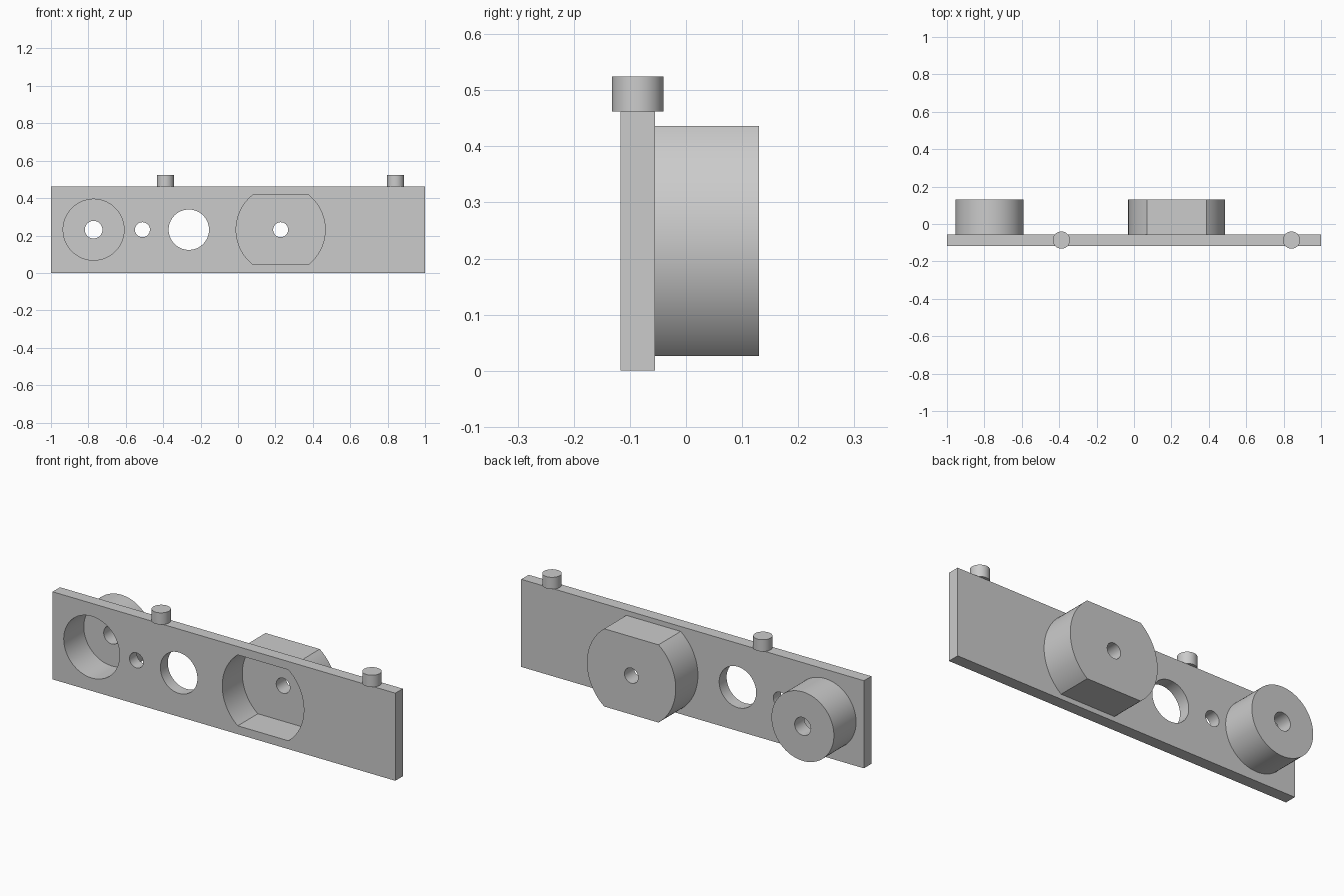
import bpy, bmesh
from math import sin, cos, asin, pi, radians
from mathutils import Matrix, Vector

cube = bpy.data.objects.get("Cube")
if cube:
    bpy.data.objects.remove(cube, do_unlink=True)

grey = bpy.data.materials.new("light_grey")
grey.use_nodes = True
grey.diffuse_color = (0.6, 0.6, 0.6, 1)
grey.node_tree.nodes["Principled BSDF"].inputs["Base Color"].default_value = (0.6, 0.6, 0.6, 1)

# Shared dimensions
FRONT, PLATE_BACK, FLOOR, BACK = -0.117, -0.055, 0.05, 0.13
HEIGHT = 0.462
MID = HEIGHT / 2
ROUND_X, FLAT_X = -0.772, 0.228
SIDE_STEPS = 36


def add_object(name, bm):
    bmesh.ops.recalc_face_normals(bm, faces=bm.faces)
    mesh = bpy.data.meshes.new(name)
    bm.to_mesh(mesh)
    bm.free()
    mesh.materials.append(grey)
    obj = bpy.data.objects.new(name, mesh)
    bpy.context.collection.objects.link(obj)
    return obj


def disc(name, x, radius, y0, y1, half_height=None):
    """Cylinder along y, optionally cut flat at the top and bottom."""
    limit = asin(half_height / radius) if half_height else pi / 2 * (1 - 1 / SIDE_STEPS)
    arc = [limit * (2 * i / (SIDE_STEPS - 1) - 1) for i in range(SIDE_STEPS)]
    angles = arc + [pi + a for a in arc]
    bm = bmesh.new()
    face = bm.faces.new([bm.verts.new((x + radius * cos(a), y0, MID + radius * sin(a)))
                         for a in angles])
    result = bmesh.ops.extrude_face_region(bm, geom=[face], use_keep_orig=True)
    moved = [v for v in result["geom"] if isinstance(v, bmesh.types.BMVert)]
    bmesh.ops.translate(bm, verts=moved, vec=Vector((0, y1 - y0, 0)))
    return add_object(name, bm)


def combine(target, tool, operation):
    mod = target.modifiers.new(tool.name, "BOOLEAN")
    mod.object, mod.operation, mod.solver = tool, operation, "EXACT"
    bpy.context.view_layer.objects.active = target
    bpy.ops.object.modifier_apply(modifier=mod.name)
    bpy.data.objects.remove(tool, do_unlink=True)


def smooth(obj):
    bpy.ops.object.select_all(action="DESELECT")
    obj.select_set(True)
    bpy.context.view_layer.objects.active = obj
    bpy.ops.object.shade_smooth_by_angle(angle=radians(30))


# Face plate
bm = bmesh.new()
size = Matrix.Diagonal((2, PLATE_BACK - FRONT, HEIGHT, 1))
bmesh.ops.create_cube(bm, size=1, matrix=Matrix.Translation(
    (0, (FRONT + PLATE_BACK) / 2, MID)) @ size)
plate = add_object("face_plate_with_housings", bm)

# Round and flat-sided housings behind the plate
inside = (FRONT + PLATE_BACK) / 2
combine(plate, disc("round_housing", ROUND_X, 0.182, inside, BACK), "UNION")
combine(plate, disc("flat_sided_housing", FLAT_X, 0.259, inside, BACK, 0.205), "UNION")

# Pockets open to the front
combine(plate, disc("round_pocket", ROUND_X, 0.163, FRONT - 0.1, FLOOR), "DIFFERENCE")
combine(plate, disc("flat_sided_pocket", FLAT_X, 0.238, FRONT - 0.1, FLOOR, 0.187), "DIFFERENCE")

# Through holes
for x, radius in ((ROUND_X, 0.047), (-0.511, 0.04), (-0.263, 0.108), (FLAT_X, 0.04)):
    combine(plate, disc("hole", x, radius, FRONT - 0.1, BACK + 0.1), "DIFFERENCE")
smooth(plate)

# Pins on the top edge
for name, x in (("right_top_pin", -0.388), ("left_top_pin", 0.842)):
    bm = bmesh.new()
    bmesh.ops.create_cone(bm, cap_ends=True, segments=48, radius1=0.046, radius2=0.046,
                          depth=0.062, matrix=Matrix.Translation((x, inside, HEIGHT + 0.031)))
    smooth(add_object(name, bm))
